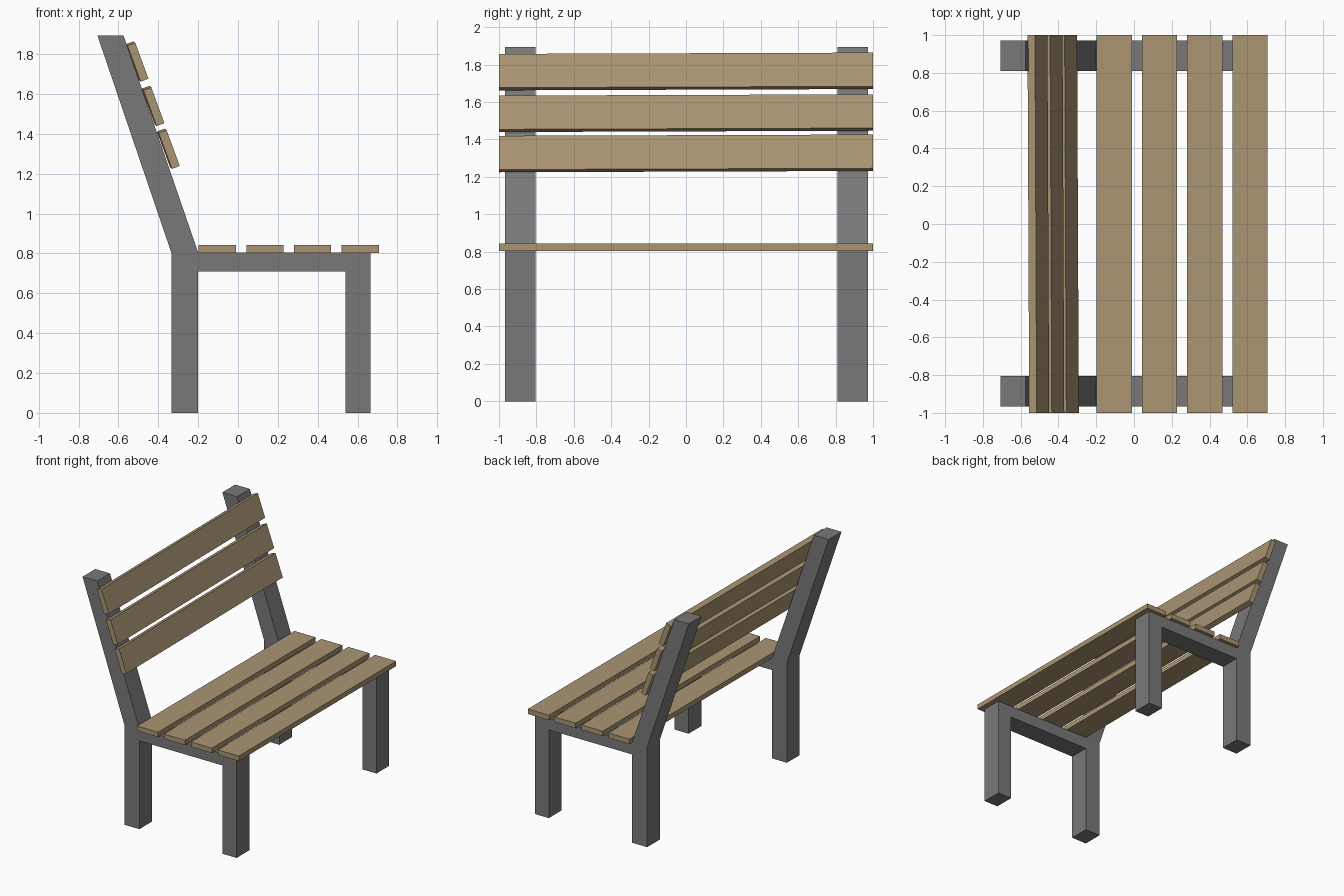
import bpy
import bmesh
from mathutils import Vector

cube = bpy.data.objects.get("Cube")
if cube:
    bpy.data.objects.remove(cube, do_unlink=True)


def make_material(name, rgb):
    mat = bpy.data.materials.new(name)
    mat.use_nodes = True
    mat.diffuse_color = (*rgb, 1)
    mat.node_tree.nodes["Principled BSDF"].inputs["Base Color"].default_value = (*rgb, 1)
    return mat


wood = make_material("tan wood", (0.40, 0.30, 0.17))
metal = make_material("grey metal", (0.19, 0.19, 0.19))


def extrude_profile(name, profile, y0, y1, mat, drift=(0, 0)):
    """Extrude an x-z outline from y0 to y1, with an optional sideways drift."""
    bm = bmesh.new()
    face = bm.faces.new([bm.verts.new((x, y0, z)) for x, z in profile])
    new = bmesh.ops.extrude_face_region(bm, geom=[face])["geom"]
    verts = [g for g in new if isinstance(g, bmesh.types.BMVert)]
    bmesh.ops.translate(bm, verts=verts, vec=(drift[0], y1 - y0, drift[1]))
    bmesh.ops.recalc_face_normals(bm, faces=bm.faces)
    mesh = bpy.data.meshes.new(name)
    bm.to_mesh(mesh)
    bm.free()
    mesh.materials.append(mat)
    obj = bpy.data.objects.new(name, mesh)
    bpy.context.collection.objects.link(obj)
    return obj


# Side frames: both legs, seat rail and leaning back post in one outline
frame = [(-0.335, 0), (-0.2, 0), (-0.2, 0.71), (0.54, 0.71), (0.54, 0),
         (0.665, 0), (0.665, 0.805), (-0.2, 0.805), (-0.575, 1.895),
         (-0.706, 1.895), (-0.335, 0.805)]
extrude_profile("right_frame", frame, -0.967, -0.805, metal)
extrude_profile("left_frame", frame, 0.81, 0.972, metal)

# Seat slats
for i in range(4):
    x0 = -0.198 + 0.2395 * i
    x1 = x0 + 0.187
    extrude_profile(f"seat_slat_{i + 1}",
                    [(x0, 0.803), (x1, 0.803), (x1, 0.843), (x0, 0.843)],
                    -1, 1, wood)

# Back slats, leaning with the posts and set very slightly askew
along = Vector((-0.345, 0.94)).normalized() * 0.096
across = Vector((along.y, -along.x)).normalized() * 0.021
for i, centre in enumerate([(-0.345, 1.322), (-0.422, 1.537), (-0.502, 1.76)]):
    c = Vector(centre)
    outline = [c - along - across, c - along + across,
               c + along + across, c + along - across]
    extrude_profile(f"back_slat_{i + 1}", outline, -1, 1, wood, (-0.009, 0.007))
